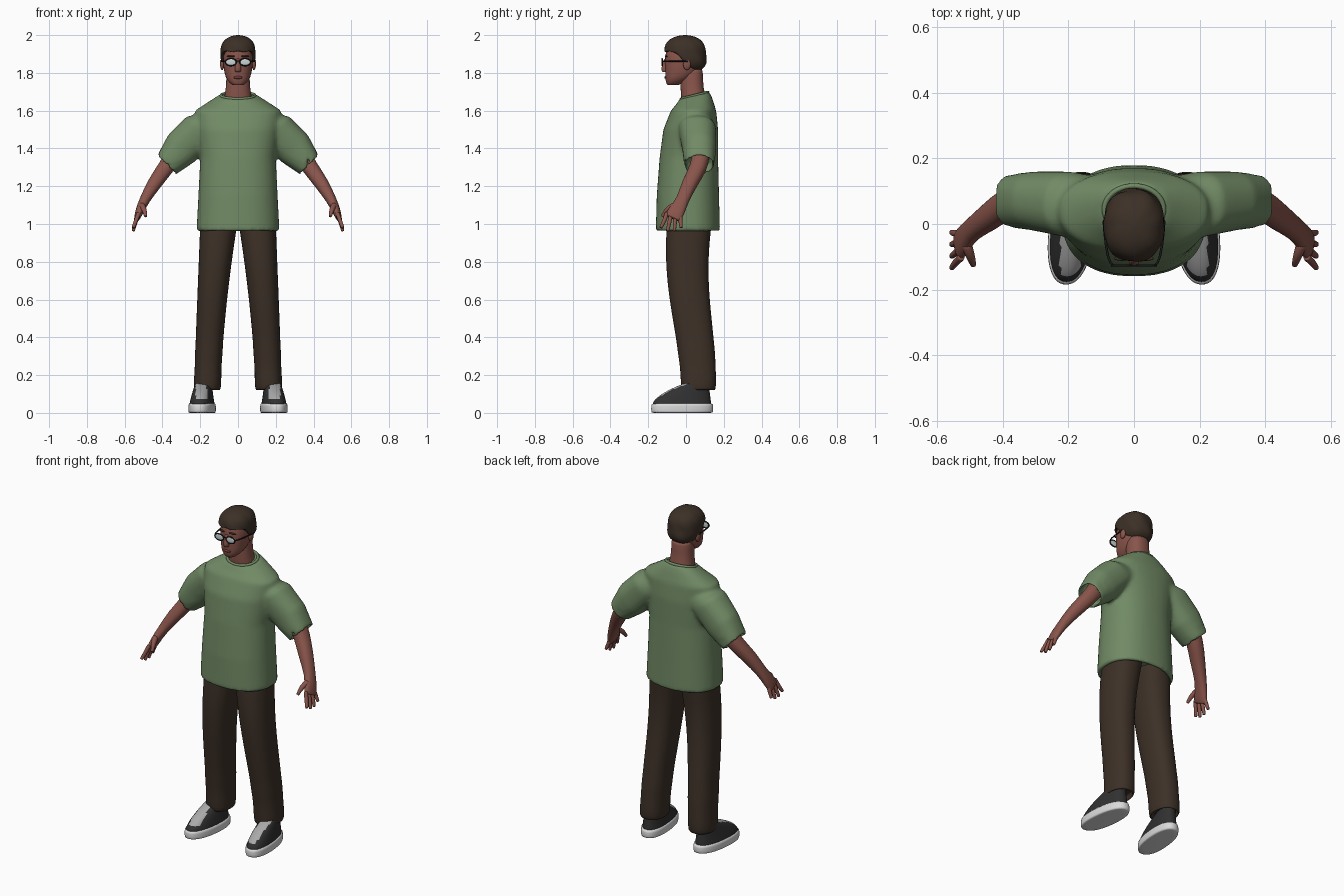
import bpy, bmesh, math
from mathutils import Vector, Matrix

if "Cube" in bpy.data.objects:
    bpy.data.objects.remove(bpy.data.objects["Cube"], do_unlink=True)


def material(name, *rgb):
    mat = bpy.data.materials.new(name)
    mat.use_nodes = True
    mat.diffuse_color = (*rgb, 1)
    mat.node_tree.nodes["Principled BSDF"].inputs["Base Color"].default_value = (*rgb, 1)
    return mat


skin = material("brown skin", .25, .09, .07)
lip = material("dark lip", .17, .05, .04)
brown_hair = material("dark brown hair", .045, .03, .02)
green_cloth = material("sage green cloth", .165, .255, .13)
brown_cloth = material("dark brown cloth", .046, .03, .02)
black_canvas = material("black canvas", .03, .03, .03)
grey_laces = material("grey laces", .4, .4, .4)
white_rubber = material("white rubber", .7, .7, .7)
black_frame = material("black frame", .01, .01, .01)
pale_lens = material("pale lens", .6, .66, .66)

UP = Vector((0, 0, 1))
SIDE = Vector((0, 1, 0))


def resized(ring, factor):
    x, y, z, a, b = ring
    return (x, y, z, a * factor, b * factor)


def hollow(rings):
    """Turn the opening at the first ring inward, like the hem of a garment."""
    first, second = rings[:2]
    deep = [(p + q) / 2 for p, q in zip(first, second)]
    return [resized(deep, .85), resized(first, .87)] + rings


def stacked(*rows):
    """Centred rings given as height, depth, half width and half depth."""
    return [(0, y, z, a, b) for z, y, a, b in rows]


def add_loft(bm, rings, sides=24, power=2.3, axis=UP):
    """Closed skin over rounded rings; without an axis they follow the path."""
    rings = [resized(rings[0], .9), *rings, resized(rings[-1], .9)]
    points = [Vector(ring[:3]) for ring in rings]
    loops = []
    for i, (*_, a, b) in enumerate(rings):
        along = axis or points[min(i + 2, len(points) - 1)] - points[max(i - 2, 0)]
        along = along.normalized()
        v = (SIDE - along * along.dot(SIDE)).normalized()
        u = v.cross(along)
        loop = []
        for k in range(sides):
            angle = math.tau * (k + .5) / sides
            c, s = math.cos(angle), math.sin(angle)
            c = math.copysign(abs(c) ** (2 / power), c)
            s = math.copysign(abs(s) ** (2 / power), s)
            loop.append(bm.verts.new(points[i] + u * a * c + v * b * s))
        loops.append(loop)
    for low, high in zip(loops, loops[1:]):
        for k in range(sides):
            bm.faces.new((low[k - 1], low[k], high[k], high[k - 1]))
    bm.faces.new(reversed(loops[0]))
    bm.faces.new(loops[-1])


def finish(name, bm, *mats, mirror=False, smooth=True, warp=None, rule=None):
    if warp:
        for vert in bm.verts:
            warp(vert.co)
    bmesh.ops.recalc_face_normals(bm, faces=bm.faces[:])
    for face in bm.faces:
        face.smooth = True
        if rule:
            face.material_index = rule(face.calc_center_median(), face.normal)
    mesh = bpy.data.meshes.new(name)
    bm.to_mesh(mesh)
    bm.free()
    for mat in mats:
        mesh.materials.append(mat)
    part = bpy.data.objects.new(name, mesh)
    bpy.context.collection.objects.link(part)
    if mirror:
        part.modifiers.new("Mirror", "MIRROR")
    if smooth:
        part.modifiers.new("Smooth surface", "SUBSURF").render_levels = 1
    return part


def loft(name, mat, rings, sides=24, axis=UP, **options):
    bm = bmesh.new()
    add_loft(bm, rings, sides, axis=axis)
    return finish(name, bm, mat, **options)


def ball(name, mat, place, size, mirror=False):
    bm = bmesh.new()
    bmesh.ops.create_uvsphere(bm, u_segments=20, v_segments=12, radius=1,
                              matrix=Matrix.Translation(place) @ Matrix.Diagonal((*size, 1)))
    return finish(name, bm, mat, mirror=mirror, smooth=False)


def hoop(name, mat, place, width, depth, thick, tilt, mirror=False):
    """Oval ring of round section, tilted about the x axis."""
    bm = bmesh.new()
    count, around = 40, 8
    rows = []
    for i in range(count):
        a = math.tau * i / count
        out = Vector((math.cos(a), math.sin(a), 0))
        middle = Vector((width * out.x, depth * out.y, 0))
        turns = [math.tau * j / around for j in range(around)]
        rows.append([bm.verts.new(middle + thick * (out * math.cos(b) + UP * math.sin(b)))
                     for b in turns])
    for i in range(count):
        for j in range(around):
            bm.faces.new((rows[i - 1][j - 1], rows[i][j - 1], rows[i][j], rows[i - 1][j]))
    bm.transform(Matrix.Translation(place) @ Matrix.Rotation(math.radians(tilt), 4, "X"))
    return finish(name, bm, mat, mirror=mirror, smooth=False)


# Shirt: torso and sleeves fused into one soft surface, hollow at the hems
def slope_neck(co):
    if co.z > 1.6:
        co.z += 3 * (co.y - .045) * (co.z - 1.6)


torso = stacked((.96, .01, .22, .17), (1.15, .01, .21, .165), (1.35, .015, .2, .155),
                (1.5, .025, .22, .145), (1.6, .04, .23, .12), (1.65, .045, .15, .095),
                (1.68, .045, .1, .08))
sleeve = [(.38, .07, 1.31, .07, .08), (.3, .07, 1.4, .1, .09),
          (.2, .06, 1.5, .1, .1), (.1, .05, 1.53, .08, .09)]
bm = bmesh.new()
add_loft(bm, hollow(torso), sides=40)
for side in (1, -1):
    add_loft(bm, [(side * x, *rest) for x, *rest in hollow(sleeve)],
             axis=Vector((-side, 0, 1)))
shirt = finish("shirt", bm, green_cloth, smooth=False, warp=slope_neck)
fuse = shirt.modifiers.new("Fuse", "REMESH")
fuse.mode = "VOXEL"
fuse.voxel_size = .011
fuse.use_smooth_shade = True
soften = shirt.modifiers.new("Soften", "SMOOTH")
soften.factor = .5
soften.iterations = 8
hoop("shirt_collar", green_cloth, (0, .045, 1.68), .09, .073, .008, 14)


# Trouser legs: the knee line sways back to the cuff, with folds low down
def leg_ring(t):
    outer = .235 - .035 * t
    inner = .09 * (1 - t ** 1.6)
    fold = .005 * math.sin(40 * t) * max(0, 1 - 3 * t)
    sway = .037 + .03 * math.cos(1.3 * math.pi * t)
    return ((outer + inner) / 2, sway, .12 + .9 * t,
            (outer - inner) / 2 + fold, .092 + .028 * t + fold)


loft("trouser_legs", brown_cloth, hollow([leg_ring(i / 14) for i in range(15)]), mirror=True)


# Shoes, toes turned slightly outward
def toe_out(co):
    co.x -= .1 * co.y


def upper_ring(t):
    front = .18 * t ** 1.8 - .18
    back = .135 - .015 * t
    return (.188, (front + back) / 2, .04 + .12 * t, .065 - .022 * t, (back - front) / 2)


def is_laced(centre, normal):
    return int(centre.z > .07 and normal.y < -.2 and abs(centre.x - .195) < .03)


loft("shoe_soles", white_rubber, [(.188, -.02, z, .07, .165) for z in (0, .02, .05)],
     sides=32, mirror=True, warp=toe_out)
bm = bmesh.new()
add_loft(bm, [upper_ring(i / 7) for i in range(8)], sides=32)
finish("shoe_uppers", bm, black_canvas, grey_laces, mirror=True, warp=toe_out, rule=is_laced)

# Bare arms and hands
bm = bmesh.new()
add_loft(bm, [(.33, .08, 1.38, .05, .05), (.38, .07, 1.3, .043, .046), (.44, .02, 1.22, .04, .043),
              (.5, -.02, 1.12, .026, .032), (.52, -.05, 1.07, .024, .046),
              (.535, -.07, 1.03, .015, .045)], sides=16, axis=None)
for finger in (-1.5, -.5, .5, 1.5):
    base, tip = .023 * finger - .066, .036 * finger - .08
    end = .96 + .009 * finger ** 2
    add_loft(bm, [(.525, base, 1.06, .012, .012), (.543, (base + tip) / 2, 1.01, .012, .012),
                  (.555, tip, end, .009, .009)], sides=8, axis=None)
add_loft(bm, [(.51, -.06, 1.1, .018, .018), (.497, -.1, 1.08, .015, .015),
              (.488, -.126, 1.04, .009, .009)], sides=8, axis=None)
finish("arms_and_hands", bm, skin, mirror=True)

# Head and neck
loft("neck", skin, stacked((1.64, .045, .08, .07), (1.72, .03, .062, .06), (1.82, .03, .062, .06)))
loft("head", skin, stacked((1.735, -.07, .03, .03), (1.76, -.05, .06, .06), (1.8, -.02, .073, .09),
                           (1.85, -.015, .08, .098), (1.92, -.01, .08, .1), (1.97, -.01, .05, .07)))
loft("nose", skin, stacked((1.875, -.105, .01, .01), (1.82, -.115, .018, .02),
                           (1.805, -.11, .015, .015)), sides=12)
ball("mouth", lip, (0, -.105, 1.776), (.025, .01, .008))
ball("ears", skin, (.084, .005, 1.845), (.011, .02, .03), mirror=True)
ball("eyebrows", brown_hair, (.036, -.105, 1.888), (.024, .007, .005), mirror=True)


# Short hair: a rounded dome with a raised front hairline and soft waves
def dome_ring(i):
    h = math.sin(.19 * i - 1.13)
    k = math.sqrt(1 - abs(h) ** 3)
    return (0, .02 * max(-h, 0) - .005, 1.9 + .1 * h, .093 * k, .11 * k)


def shape_hair(co):
    forward = min(max((.05 - co.y) / .11, 0), 1)
    angle = math.atan2(co.y, co.x)
    wave = 1 + .02 * math.sin(7 * angle + 45 * co.z)
    co.x *= wave
    co.y *= wave
    co.z = max(co.z, 1.795 + .118 * forward + .004 * math.sin(11 * angle))


loft("hair", brown_hair, [dome_ring(i) for i in range(15)], sides=40, warp=shape_hair)

# Glasses
lens_place = Vector((.038, -.126, 1.857))
ball("spectacle_lenses", pale_lens, lens_place, (.028, .003, .018), mirror=True)
hoop("spectacle_rims", black_frame, lens_place, .029, .019, .0035, 90, mirror=True)
loft("spectacle_bridge", black_frame, [(x, -.127, 1.864, .003, .003) for x in (-.012, .012)],
     sides=8, axis=Vector((1, 0, 0)))
loft("spectacle_temples", black_frame, [(x, y, 1.862, .004, .004) for x, y in
                                        ((.064, -.126), (.08, -.11), (.091, -.02), (.092, .01))],
     sides=8, axis=None, mirror=True)
